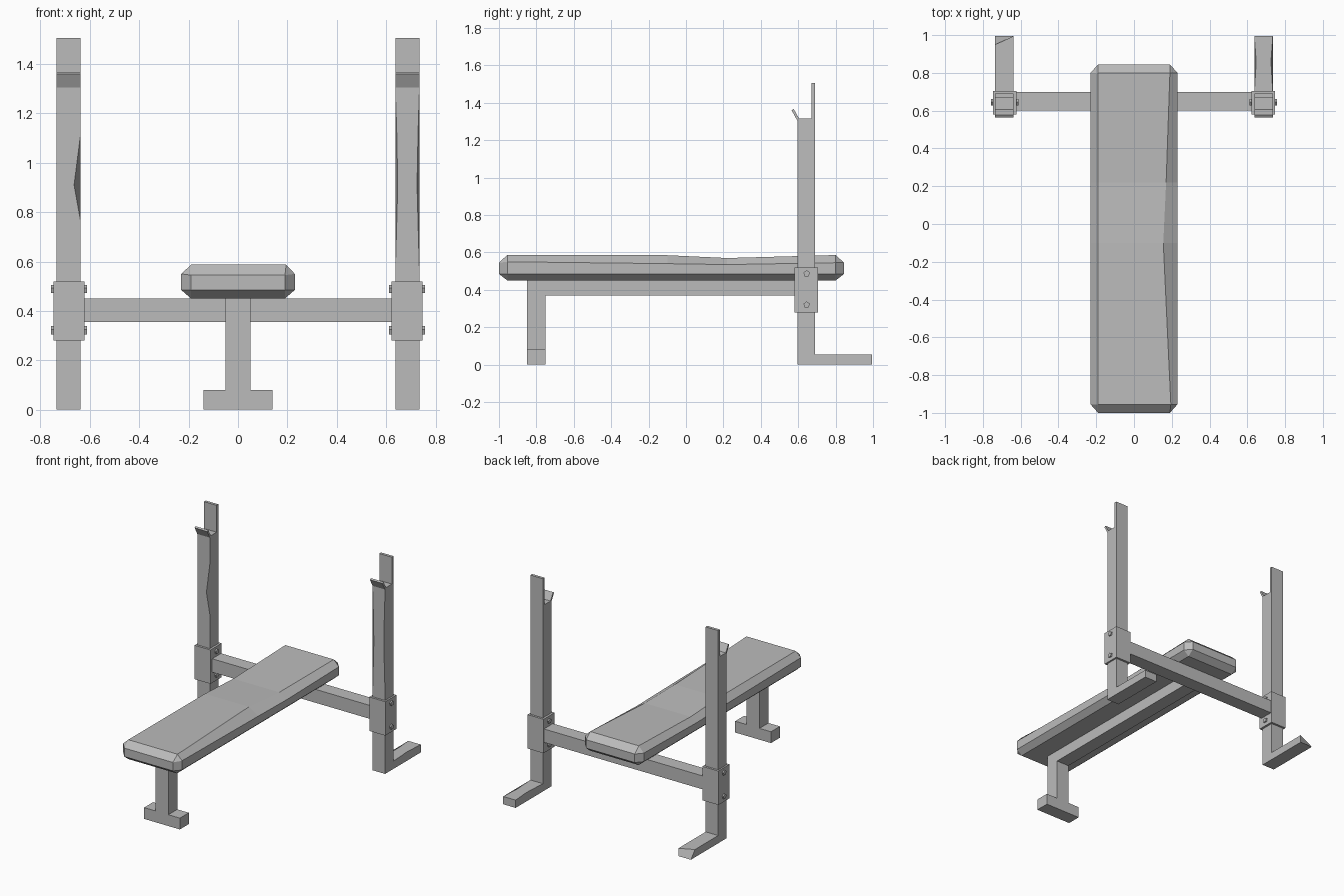
import bpy, bmesh

cube = bpy.data.objects.get("Cube")
if cube:
    bpy.data.objects.remove(cube, do_unlink=True)

grey = bpy.data.materials.new("mid_grey")
grey.use_nodes = True
colour = (0.5, 0.5, 0.5, 1)
grey.diffuse_color = colour
grey.node_tree.nodes["Principled BSDF"].inputs["Base Color"].default_value = colour


def finish(name, bm):
    bmesh.ops.remove_doubles(bm, verts=bm.verts, dist=0.0005)
    bmesh.ops.recalc_face_normals(bm, faces=bm.faces)
    mesh = bpy.data.meshes.new(name)
    bm.to_mesh(mesh)
    bm.free()
    mesh.materials.append(grey)
    obj = bpy.data.objects.new(name, mesh)
    bpy.context.collection.objects.link(obj)
    return obj


def loft(name, rings):
    """Skin a row of equal-length closed rings and cap both ends."""
    bm = bmesh.new()
    loops = [[bm.verts.new(p) for p in ring] for ring in rings]
    n = len(loops[0])
    for a, b in zip(loops, loops[1:]):
        for i in range(n):
            j = (i + 1) % n
            bm.faces.new((a[i], a[j], b[j], b[i]))
    bm.faces.new(loops[0])
    bm.faces.new(loops[-1])
    return finish(name, bm)


def box(name, x0, x1, y0, y1, z0, z1):
    return loft(name, [[(x0, y0, z), (x1, y0, z), (x1, y1, z), (x0, y1, z)]
                       for z in (z0, z1)])


def bolt(name, x0, x1, y, z):
    bm = bmesh.new()
    bmesh.ops.create_cone(bm, cap_ends=True, segments=5, radius1=0.018,
                          radius2=0.018, depth=x1 - x0)
    for v in bm.verts:
        v.co = ((x0 + x1) / 2 + v.co.z, y + v.co.x, z + v.co.y)
    return finish(name, bm)


# Padded seat: octagonal sections along y, with a worn hollow in the top
def seat_section(y, top, shoulder, left):
    return [(-0.19, y, 0.45), (0.19, y, 0.45), (0.23, y, 0.485), (0.23, y, shoulder),
            (left, y, top), (-0.19, y, top), (-0.23, y, shoulder), (-0.23, y, 0.485)]


def seat_end(y):
    low, high = 0.485, 0.545
    return [(-0.19, y, low), (0.19, y, low), (0.19, y, low), (0.19, y, high),
            (0.19, y, high), (-0.19, y, high), (-0.19, y, high), (-0.19, y, low)]


loft("seat_pad", [seat_end(-1),
                  seat_section(-0.955, 0.587, 0.55, 0.195),
                  seat_section(-0.1, 0.585, 0.54, 0.155),
                  seat_section(0.22, 0.57, 0.535, 0.17),
                  seat_section(0.8, 0.586, 0.545, 0.19),
                  seat_end(0.845)])

# Seat support
box("front_leg", -0.05, 0.05, -0.85, -0.75, 0.08, 0.45)
box("front_foot", -0.14, 0.14, -0.85, -0.75, 0, 0.08)
box("seat_beam", -0.05, 0.05, -0.75, 0.6, 0.37, 0.45)
box("cross_beam", -0.625, 0.625, 0.6, 0.7, 0.355, 0.45)

# Uprights: one side profile (y, z) with foot, bar hook and back plate
PROFILE = [(0.595, 0), (0.995, 0), (0.995, 0.055), (0.86, 0.055), (0.69, 0.055),
           (0.69, 1.505), (0.67, 1.505), (0.67, 1.315), (0.605, 1.315),
           (0.576, 1.367), (0.565, 1.36), (0.595, 1.305),
           (0.595, 1.12), (0.595, 0.91), (0.595, 0.76), (0.595, 0.55)]
FOOT_TIP, FOOT_MID, DENT = 2, 3, 13

for side, sign in (("left", 1), ("right", -1)):
    inner = [[sign * 0.637, y, z] for y, z in PROFILE]
    outer = [[sign * 0.735, y, z] for y, z in PROFILE]
    if side == "left":
        # Slightly worn front and foot edges
        for i, amount in ((FOOT_MID, 0.01), (DENT - 1, 0.006),
                          (DENT, 0.01), (DENT + 1, 0.006)):
            inner[i][0] += amount
            outer[i][0] -= amount
    else:
        # Dented inner edge and chipped foot corner
        inner[DENT][0] -= 0.027
        outer[FOOT_TIP][1] -= 0.045
    loft(side + "_upright", [inner, outer])

    # Joint bracket and through bolts
    xs = sorted((sign * 0.622, sign * 0.747))
    box(side + "_bracket", *xs, 0.58, 0.705, 0.28, 0.52)
    for level, z in (("lower", 0.32), ("upper", 0.487)):
        bolt(f"{side}_{level}_bolt", xs[0] - 0.01, xs[1] + 0.01, 0.645, z)
